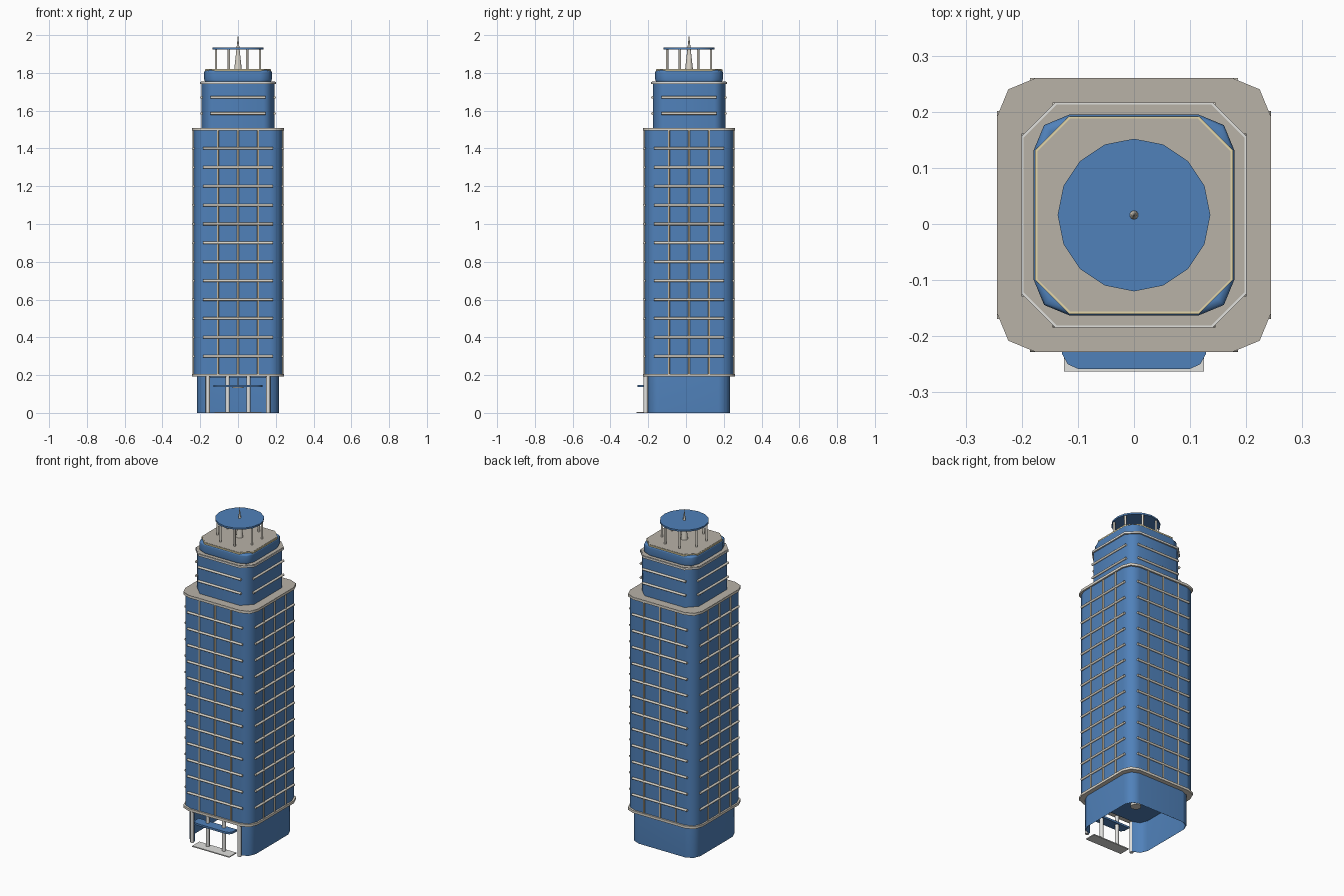
import bpy, bmesh
from math import sin, cos, pi, radians
from mathutils import Matrix

cube = bpy.data.objects.get("Cube")
if cube:
    bpy.data.objects.remove(cube, do_unlink=True)

CY = 0.016  # the tower axis sits slightly behind the origin


def material(name, rgb):
    m = bpy.data.materials.new(name)
    m.use_nodes = True
    col = (*rgb, 1)
    m.diffuse_color = col
    m.node_tree.nodes["Principled BSDF"].inputs["Base Color"].default_value = col
    return m


BLUE = material("blue_glass", (0.08, 0.22, 0.49))
STONE = material("warm_stone", (0.48, 0.445, 0.39))
LIGHT = material("light_stone", (0.70, 0.66, 0.58))
PALE = material("pale_stone", (0.75, 0.75, 0.73))
TAN = material("tan_metal", (0.56, 0.48, 0.35))
CREAM = material("cream_trim", (0.76, 0.67, 0.40))


def finish(name, bm, mat):
    """Smooth shading with sharp edges kept, then make the object."""
    bmesh.ops.recalc_face_normals(bm, faces=bm.faces)
    for f in bm.faces:
        f.smooth = True
    for e in bm.edges:
        e.smooth = e.calc_face_angle(0) < radians(47)
    me = bpy.data.meshes.new(name)
    bm.to_mesh(me)
    bm.free()
    me.materials.append(mat)
    ob = bpy.data.objects.new(name, me)
    bpy.context.collection.objects.link(ob)
    return ob


def outline(half, r, segs):
    """Square outline with cut corners; the closing edge is the front side."""
    pts = []
    for k, (sx, sy) in enumerate([(1, -1), (1, 1), (-1, 1), (-1, -1)]):
        for i in range(segs + 1):
            a = radians(-90 + 90 * k + 90 * i / segs)
            pts.append((sx * (half - r) + r * cos(a), CY + sy * (half - r) + r * sin(a)))
    return pts


def loft(name, levels, r, segs, mat, open_front=False):
    """Stack outlines given as (z, half width)."""
    bm = bmesh.new()
    rings = [[bm.verts.new((x, y, z)) for x, y in outline(h, r, segs)] for z, h in levels]
    n = len(rings[0])
    for lo, hi in zip(rings, rings[1:]):
        for i in range(n - 1 if open_front else n):
            j = (i + 1) % n
            bm.faces.new((lo[i], lo[j], hi[j], hi[i]))
    if not open_front:
        bm.faces.new(rings[0])
        bm.faces.new(rings[-1])
    ob = finish(name, bm, mat)
    if open_front:
        thick = ob.modifiers.new("thickness", 'SOLIDIFY')
        thick.thickness = 0.006
        thick.offset = 0
    ob.modifiers.new("flat_sides", 'WEIGHTED_NORMAL').keep_sharp = True
    return ob


def bars(name, spots, length, radius, tilt, mat):
    """Round bars given as (x, distance from axis, z), repeated on all four sides."""
    bm = bmesh.new()
    axis = Matrix.Translation((0, CY, 0))
    for turn in range(4):
        for x, dist, z in spots:
            m = (axis @ Matrix.Rotation(turn * pi / 2, 4, 'Z')
                 @ Matrix.Translation((x, -dist, z)) @ Matrix.Rotation(tilt, 4, 'Y'))
            bmesh.ops.create_cone(bm, cap_ends=True, segments=10, radius1=radius,
                                  radius2=radius, depth=length, matrix=m)
    return finish(name, bm, mat)


def cylinders(name, spots, z0, z1, r0, r1, sides, mat):
    bm = bmesh.new()
    for x, y in spots:
        bmesh.ops.create_cone(bm, cap_ends=True, segments=sides, radius1=r0, radius2=r1,
                              depth=z1 - z0, matrix=Matrix.Translation((x, y, (z0 + z1) / 2)))
    return finish(name, bm, mat)


def plate(name, plan, z, height, mat):
    bm = bmesh.new()
    base = bm.faces.new([bm.verts.new((x, y, z)) for x, y in plan])
    top = bmesh.ops.extrude_face_region(bm, geom=[base])["geom"]
    bmesh.ops.translate(bm, vec=(0, 0, height),
                        verts=[v for v in top if isinstance(v, bmesh.types.BMVert)])
    return finish(name, bm, mat)


# Hollow ground floor, open at the front
loft("ground_floor_walls", [(0, 0.215), (0.195, 0.215)], 0.06, 2, BLUE, open_front=True)
loft("ground_floor_ceiling", [(0.186, 0.21), (0.194, 0.21)], 0.06, 2, BLUE)
cylinders("lamp_rod", [(0, CY)], 0.145, 0.19, 0.003, 0.003, 8, LIGHT)
cylinders("ceiling_lamp", [(0, CY)], 0.132, 0.148, 0.03, 0.03, 12, LIGHT)

# Entrance
cylinders("entrance_columns", [(x, -0.213) for x in (-0.16, -0.055, 0.055, 0.16)],
          0, 0.195, 0.011, 0.011, 12, PALE)
plate("entrance_step", [(-0.125, -0.263), (0.125, -0.263), (0.125, -0.195), (-0.125, -0.195)],
      0, 0.006, PALE)
half_canopy = [(0.13, -0.195), (0.128, -0.232), (0.118, -0.25), (0.10, -0.258)]
plate("entrance_canopy", half_canopy + [(-x, y) for x, y in reversed(half_canopy)],
      0.136, 0.012, BLUE)

# Main shaft with a light rim at each end and a stone ledge roof
loft("lower_rim", [(0.192, 0.2445), (0.207, 0.2445)], 0.07, 2, LIGHT)
loft("main_shaft", [(0.2, 0.235), (1.5, 0.235)], 0.066, 2, BLUE)
loft("upper_rim", [(1.494, 0.2445), (1.508, 0.2445)], 0.07, 2, LIGHT)
loft("ledge_roof", [(1.507, 0.244), (1.5095, 0.244)], 0.07, 2, STONE)

# Grid of bars on all four sides
bars("floor_bars", [(0, 0.2373, 0.3 + 0.1 * i) for i in range(12)], 0.37, 0.007, pi / 2, LIGHT)
bars("vertical_bars", [(x, 0.236, 0.85) for x in (-0.107, 0, 0.107)], 1.3, 0.0055, 0, TAN)

# Set-back tier
loft("upper_tier", [(1.505, 0.192), (1.745, 0.192)], 0.057, 1, BLUE)
bars("upper_tier_bars", [(0, 0.1935, z) for z in (1.585, 1.67)], 0.29, 0.007, pi / 2, LIGHT)
loft("upper_tier_rim", [(1.741, 0.2005), (1.753, 0.2005)], 0.06, 1, PALE)
loft("upper_tier_roof", [(1.75, 0.197), (1.755, 0.197)], 0.059, 1, STONE)

# Rounded crown
loft("crown", [(1.753, 0.174), (1.765, 0.179), (1.803, 0.179), (1.81, 0.176), (1.814, 0.168)],
     0.064, 2, BLUE)
loft("crown_rim", [(1.809, 0.176), (1.819, 0.176)], 0.06, 1, CREAM)
loft("crown_roof", [(1.815, 0.172), (1.8205, 0.172)], 0.058, 1, STONE)

# Rooftop pavilion and spire
posts = [(0.126 * cos(pi / 8 + i * pi / 4), CY + 0.126 * sin(pi / 8 + i * pi / 4)) for i in range(8)]
cylinders("pavilion_posts", posts, 1.818, 1.928, 0.0065, 0.0065, 10, LIGHT)
cylinders("pavilion_roof", [(0, CY)], 1.925, 1.935, 0.136, 0.136, 16, BLUE)
cylinders("spire", [(0, CY)], 1.818, 2.0, 0.021, 0.0005, 10, LIGHT)
